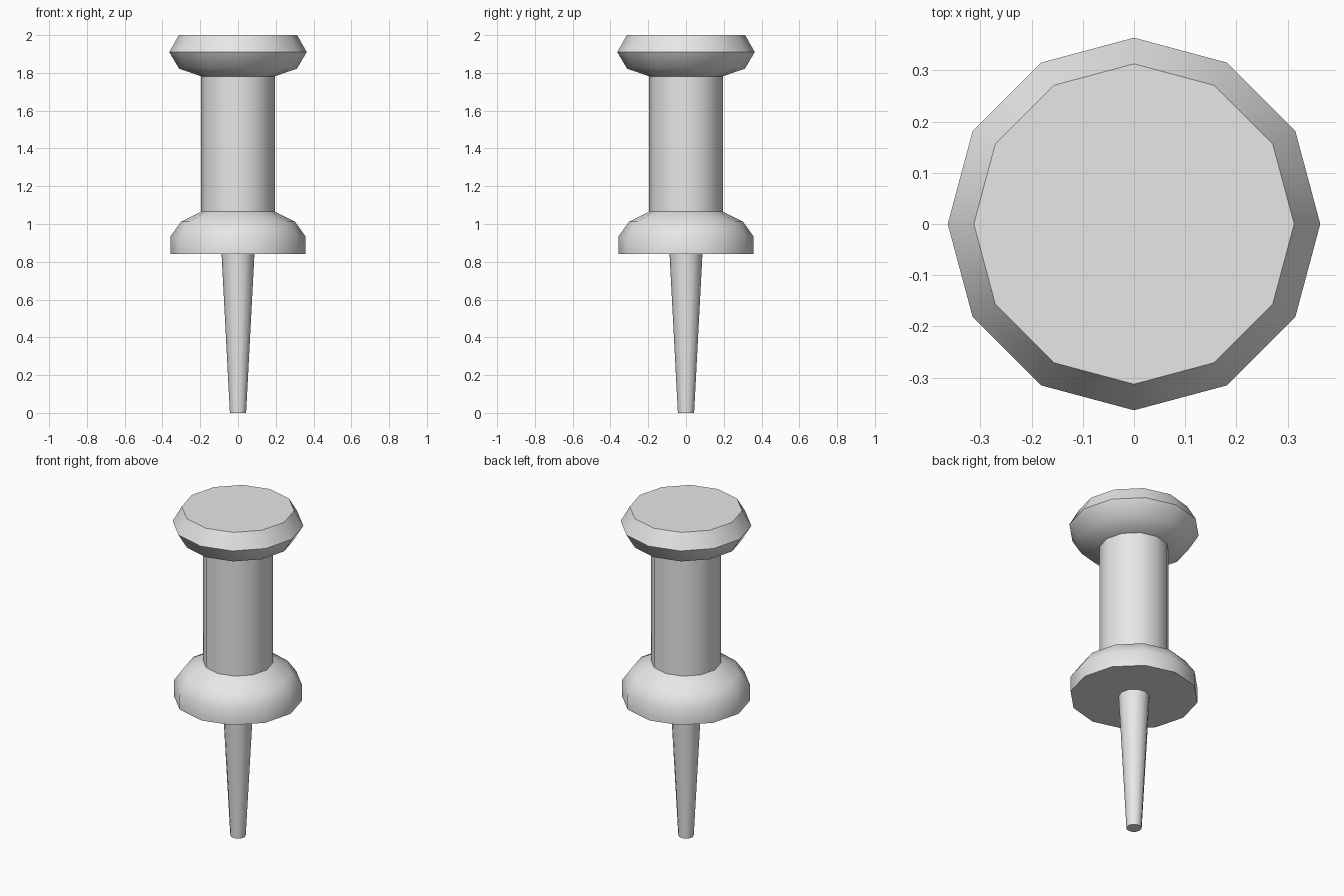
import bpy
import bmesh
from math import cos, sin, tau, radians

SIDES = 12

cube = bpy.data.objects.get("Cube")
if cube:
    bpy.data.objects.remove(cube, do_unlink=True)

grey = bpy.data.materials.new("light_grey")
grey.use_nodes = True
colour = (0.8, 0.8, 0.8, 1)
grey.diffuse_color = colour
grey.node_tree.nodes["Principled BSDF"].inputs["Base Color"].default_value = colour


def lathe(name, profile):
    """Turn (radius, height) points, bottom to top, into a capped solid."""
    bm = bmesh.new()
    rings = [[bm.verts.new((r * cos(tau * i / SIDES), r * sin(tau * i / SIDES), z))
              for i in range(SIDES)] for r, z in profile]
    for low, high in zip(rings, rings[1:]):
        for i in range(SIDES):
            j = (i + 1) % SIDES
            bm.faces.new((low[i], low[j], high[j], high[i]))
    bm.faces.new(rings[0][::-1])
    bm.faces.new(rings[-1])
    mesh = bpy.data.meshes.new(name)
    bm.to_mesh(mesh)
    bm.free()
    mesh.materials.append(grey)
    obj = bpy.data.objects.new(name, mesh)
    bpy.context.collection.objects.link(obj)
    bpy.ops.object.select_all(action='DESELECT')
    obj.select_set(True)
    bpy.context.view_layer.objects.active = obj
    bpy.ops.object.shade_smooth_by_angle(angle=radians(50))
    return obj


# Handle: flared base, straight grip and bevelled head in one turned piece
lathe("handle", [
    (0.357, 0.84), (0.357, 0.935), (0.302, 1.012), (0.195, 1.065),
    (0.195, 1.782), (0.312, 1.822), (0.364, 1.91), (0.313, 2.0),
])

# Tapered pin with a blunt tip
lathe("pin", [(0.043, 0.0), (0.087, 0.84)])
